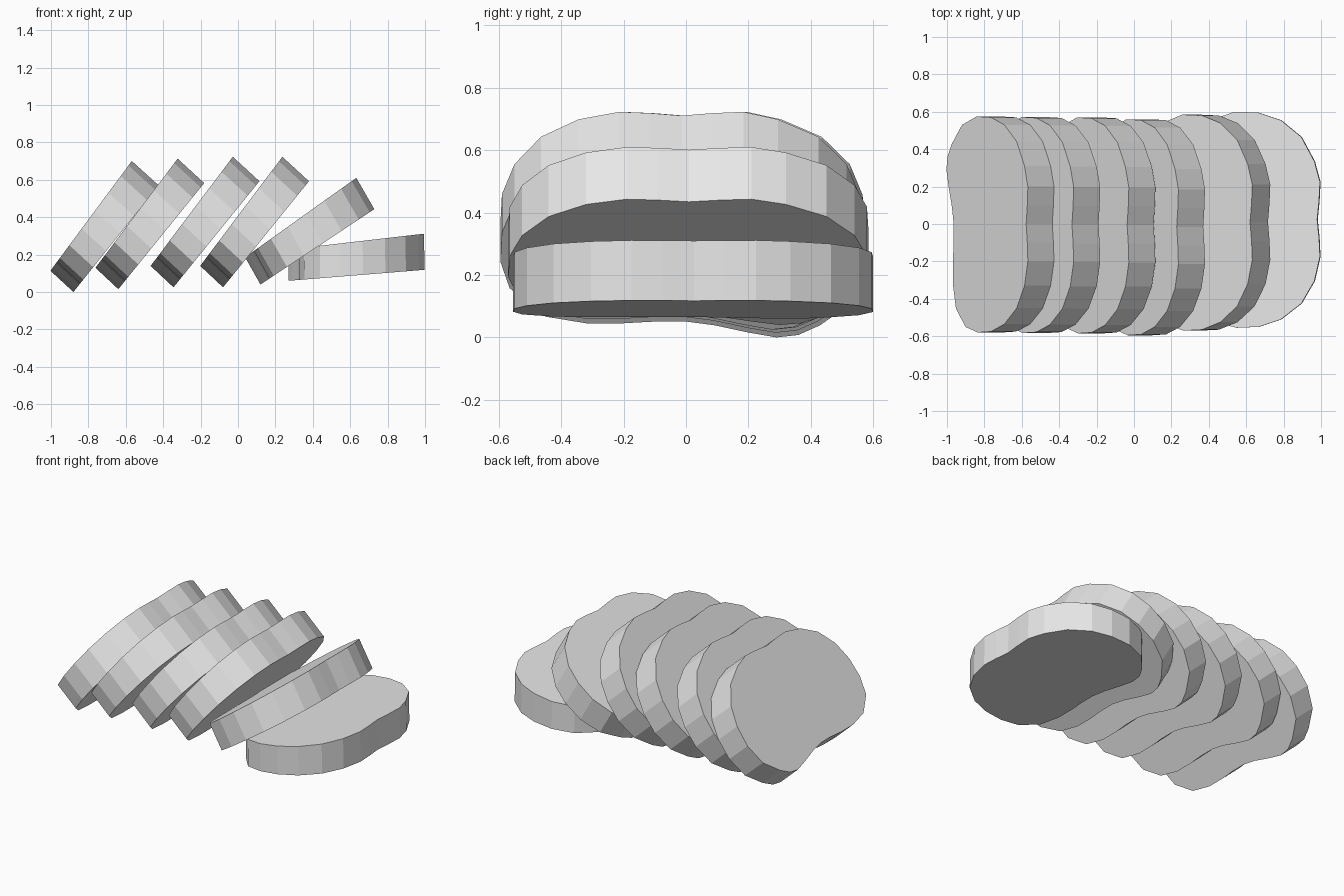
import bpy
import bmesh
from math import radians
from mathutils import Matrix

cube = bpy.data.objects.get("Cube")
if cube:
    bpy.data.objects.remove(cube, do_unlink=True)

# Single plain grey
grey = bpy.data.materials.new("plain_grey")
grey.use_nodes = True
colour = (0.8, 0.8, 0.8, 1)
grey.diffuse_color = colour
grey.node_tree.nodes["Principled BSDF"].inputs["Base Color"].default_value = colour

# Loaf outline (length along the slice, sideways), lopsided lobes at the base
outline = [
    (.715, 0), (.725, .1), (.73, .2), (.70, .31), (.63, .44), (.52, .53), (.40, .57),
    (.27, .575), (.14, .53), (.05, .43), (.01, .36), (0, .29), (.02, .2), (.05, .09),
    (.065, 0), (.065, -.1), (.058, -.2), (.058, -.32), (.085, -.45), (.17, -.55),
    (.28, -.58), (.40, -.575), (.52, -.535), (.63, -.45), (.70, -.33), (.73, -.2),
    (.725, -.1),
]


def slice_mesh():
    """Slab that gets a little thicker towards its upper end."""
    bm = bmesh.new()
    lower = [bm.verts.new((u, y, 0)) for u, y in outline]
    upper = [bm.verts.new((u + .012, y, .167 + .035 * u)) for u, y in outline]
    bm.faces.new(lower)
    bm.faces.new(upper)
    count = len(outline)
    for i in range(count):
        j = (i + 1) % count
        bm.faces.new((lower[i], lower[j], upper[j], upper[i]))
    bmesh.ops.recalc_face_normals(bm, faces=bm.faces)
    mesh = bpy.data.meshes.new("loaf_slice")
    bm.to_mesh(mesh)
    bm.free()
    mesh.materials.append(grey)
    return mesh


# Leaning row of slices: x, y, z of the lower end, then the lean angle
placements = [
    (-.88, 0, 0, 51.4),
    (-.64, -.003, .015, 51),
    (-.345, -.005, .025, 51),
    (-.08, -.015, .025, 51),
    (.12, .01, .04, 33.5),
    (.27, .025, .06, 4.6),
]
mesh = slice_mesh()
for n, (x, y, z, lean) in enumerate(placements, 1):
    ob = bpy.data.objects.new(f"loaf_slice_{n}", mesh)
    bpy.context.collection.objects.link(ob)
    ob.matrix_world = Matrix.Translation((x, y, z)) @ Matrix.Rotation(-radians(lean), 4, 'Y')
